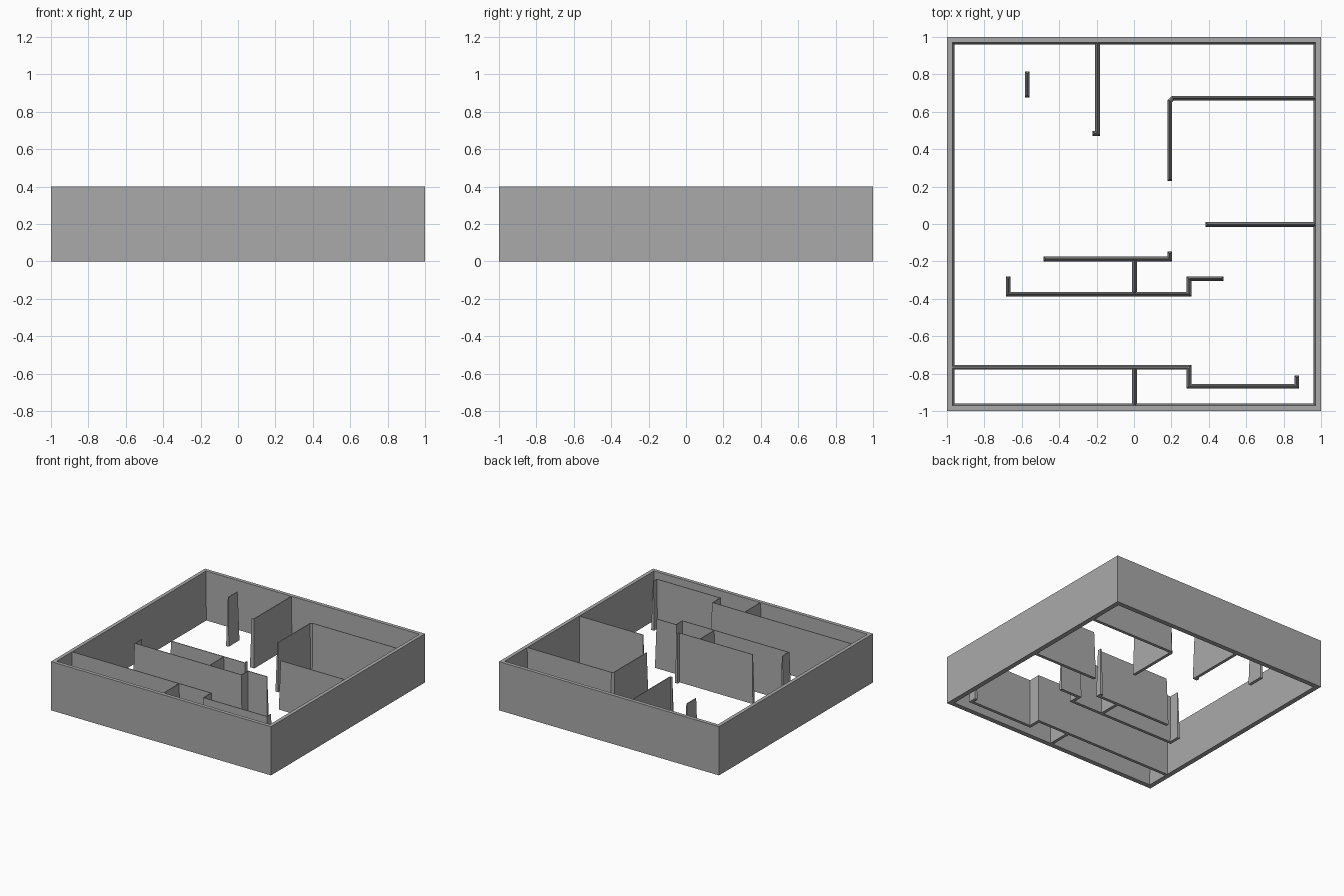
import bpy, bmesh
from mathutils import Vector

old = bpy.data.objects.get("Cube")
if old:
    bpy.data.objects.remove(old)

HEIGHT = 0.4
FOOT, RIDGE = 0.0125, 0.003   # half thickness of an inner wall at floor and top
DRAFT = FOOT - RIDGE

grey = bpy.data.materials.new("wall grey")
grey.use_nodes = True
colour = (0.4, 0.4, 0.4, 1)
grey.diffuse_color = colour
grey.node_tree.nodes["Principled BSDF"].inputs["Base Color"].default_value = colour


def finish(name, bm):
    bmesh.ops.recalc_face_normals(bm, faces=bm.faces)
    mesh = bpy.data.meshes.new(name)
    bm.to_mesh(mesh)
    bm.free()
    mesh.materials.append(grey)
    obj = bpy.data.objects.new(name, mesh)
    bpy.context.collection.objects.link(obj)


def outline(path, half, pull):
    """Mitred left and right offsets of an open path, with its ends drawn in."""
    pts = [Vector(p) for p in path]
    dirs = [(b - a).normalized() for a, b in zip(pts, pts[1:])]
    pts[0] = pts[0] + dirs[0] * pull
    pts[-1] = pts[-1] - dirs[-1] * pull
    pairs = []
    for i, p in enumerate(pts):
        d0, d1 = dirs[max(i - 1, 0)], dirs[min(i, len(dirs) - 1)]
        n0, n1 = Vector((-d0.y, d0.x)), Vector((-d1.y, d1.x))
        m = (n0 + n1) / (1 + n0.dot(n1)) * half
        pairs.append((p + m, p - m))
    return pairs


def wall(name, *path):
    """Drafted wall: thick at the floor, almost a ridge at the top."""
    bm = bmesh.new()
    rings = []
    for z, half, pull in ((0, FOOT, 0), (HEIGHT, RIDGE, DRAFT)):
        for l, r in outline(path, half, pull):
            rings.append([bm.verts.new((*l, z)), bm.verts.new((*r, z))])
    n = len(path)
    sections = [(rings[i][0], rings[i][1], rings[n + i][1], rings[n + i][0]) for i in range(n)]
    for a, b in zip(sections, sections[1:]):
        for k in range(4):
            j = (k + 1) % 4
            bm.faces.new((a[k], a[j], b[j], b[k]))
    bm.faces.new(sections[0])
    bm.faces.new(sections[-1])
    finish(name, bm)


# Outer frame: upright outside, drafted inside, open above and below
bm = bmesh.new()
loops = []
for size, z in ((1, 0), (1, HEIGHT), (0.97, HEIGHT), (0.96, 0)):
    loops.append([bm.verts.new((sx * size, sy * size, z))
                  for sx, sy in ((-1, -1), (1, -1), (1, 1), (-1, 1))])
for a, b in zip(loops, loops[1:] + loops[:1]):
    for k in range(4):
        j = (k + 1) % 4
        bm.faces.new((a[k], a[j], b[j], b[k]))
finish("outer_frame", bm)

# Inner walls, from back to front; IN lies inside the frame
IN = 0.983
wall("back_divider", (-0.195, IN), (-0.195, 0.484), (-0.222, 0.484))
wall("freestanding_pier", (-0.57, 0.815), (-0.57, 0.677))
wall("back_left_room", (IN, 0.673), (0.207, 0.673), (0.192, 0.658), (0.192, 0.23))
wall("left_spur", (IN, -0.003), (0.382, -0.003))
wall("centre_wall", (-0.485, -0.187), (0.192, -0.187), (0.192, -0.148))
wall("centre_link", (0.003, -0.185), (0.003, -0.375))
wall("long_centre_wall", (-0.673, -0.28), (-0.673, -0.375), (0.294, -0.375),
     (0.294, -0.292), (0.478, -0.292))
wall("front_corridor_wall", (-IN, -0.766), (0.294, -0.766), (0.294, -0.867),
     (0.871, -0.867), (0.871, -0.81))
wall("front_link", (0.003, -0.766), (0.003, -IN))
